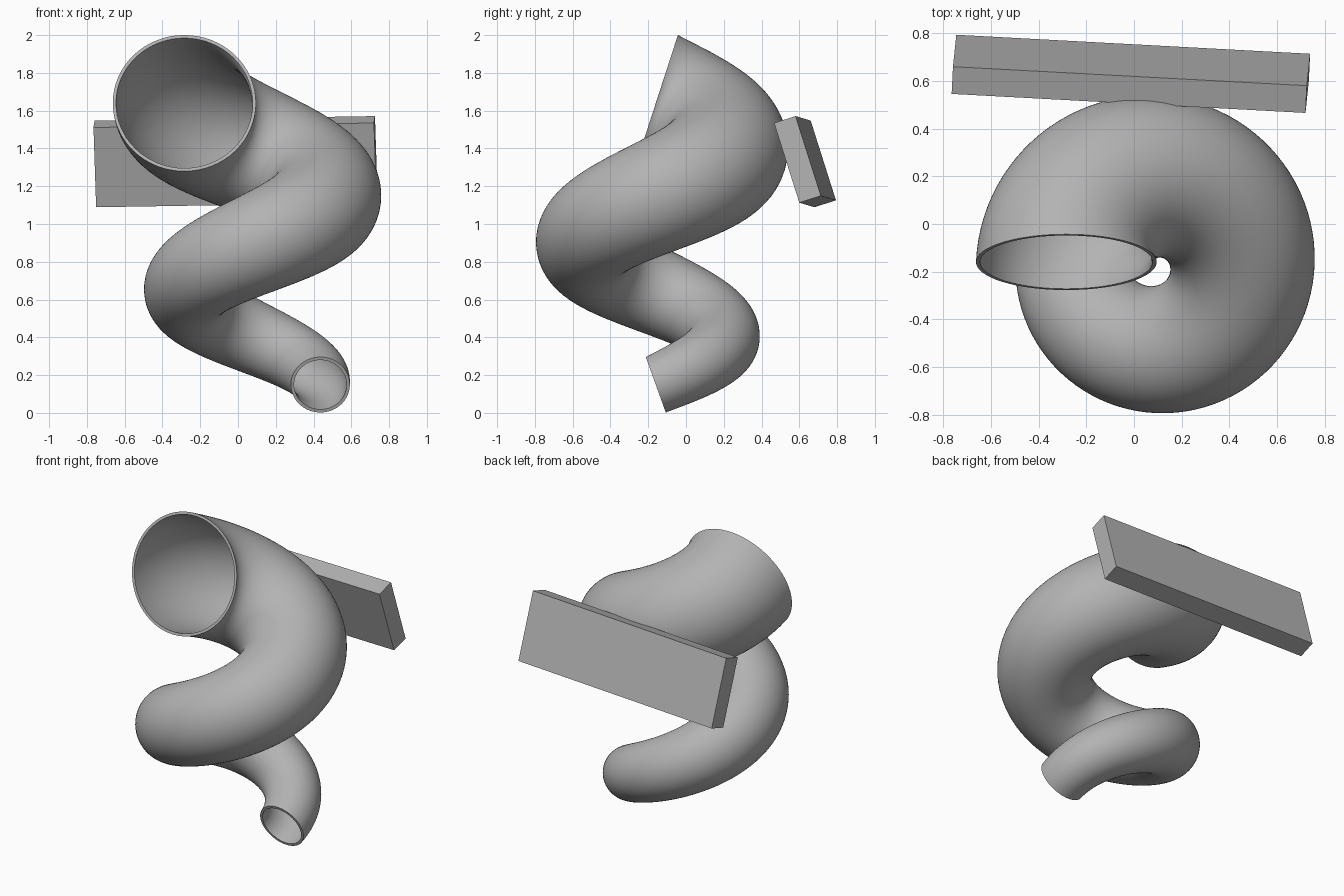
import bpy, bmesh
from math import pi, sin, cos, radians
from mathutils import Vector, Matrix

cube = bpy.data.objects.get("Cube")
if cube:
    bpy.data.objects.remove(cube, do_unlink=True)

grey = bpy.data.materials.new("plain_grey")
grey.use_nodes = True
colour = (0.45, 0.45, 0.45, 1)
grey.diffuse_color = colour
grey.node_tree.nodes["Principled BSDF"].inputs["Base Color"].default_value = colour


def add_object(name, bm, smooth=False):
    bmesh.ops.recalc_face_normals(bm, faces=bm.faces)
    mesh = bpy.data.meshes.new(name)
    bm.to_mesh(mesh)
    bm.free()
    mesh.materials.append(grey)
    obj = bpy.data.objects.new(name, mesh)
    bpy.context.collection.objects.link(obj)
    if smooth:
        bpy.ops.object.select_all(action='DESELECT')
        obj.select_set(True)
        bpy.context.view_layer.objects.active = obj
        bpy.ops.object.shade_smooth_by_angle(angle=radians(40))
    return obj


def lerp(a, b, t):
    return a + (b - a) * t


# Spiral tube: a widening circle swept along one and a half turns of a helix
STEPS, SIDES = 144, 64
WALL, COIL = 0.017, 0.36


def ring(bm, t, inset):
    angle = 3 * pi * t
    out = Vector((cos(angle), sin(angle), 0))
    along = Vector((-sin(angle), cos(angle), lerp(0.36, 0.325, t))).normalized()
    up = out.cross(along)
    bow = sin(pi * t)
    centre = Vector((0.076 + 0.02 * bow, -0.16 - 0.006 * bow, lerp(0.149, 1.64, t)))
    centre += out * COIL
    radius = lerp(0.156, 0.379, t) - inset
    return [bm.verts.new(centre + radius * (out * cos(s) + up * sin(s)))
            for s in (2 * pi * i / SIDES for i in range(SIDES))]


bm = bmesh.new()
stations = [i / STEPS for i in range(STEPS + 1)]
rings = [ring(bm, t, 0) for t in stations]
rings += [ring(bm, t, WALL) for t in reversed(stations)]
for k, a in enumerate(rings):
    b = rings[(k + 1) % len(rings)]
    for i in range(SIDES):
        j = (i + 1) % SIDES
        bm.faces.new((a[i], a[j], b[j], b[i]))
add_object("spiral_tube", bm, smooth=True)

# Back board: a leaning plank behind the upper coil
length_dir = Vector((1.49, -0.08, 0.024)).normalized()
depth_dir = Vector((0.005, 0.113, 0.036))
depth_dir = (depth_dir - length_dir * depth_dir.dot(length_dir)).normalized()
height_dir = length_dir.cross(depth_dir)
turn = Matrix((length_dir, depth_dir, height_dir)).transposed().to_4x4()
place = Matrix.Translation((-0.013, 0.63, 1.33)) @ turn @ Matrix.Diagonal((1.487, 0.12, 0.443, 1))
bm = bmesh.new()
bmesh.ops.create_cube(bm, size=1, matrix=place)
add_object("back_board", bm)
